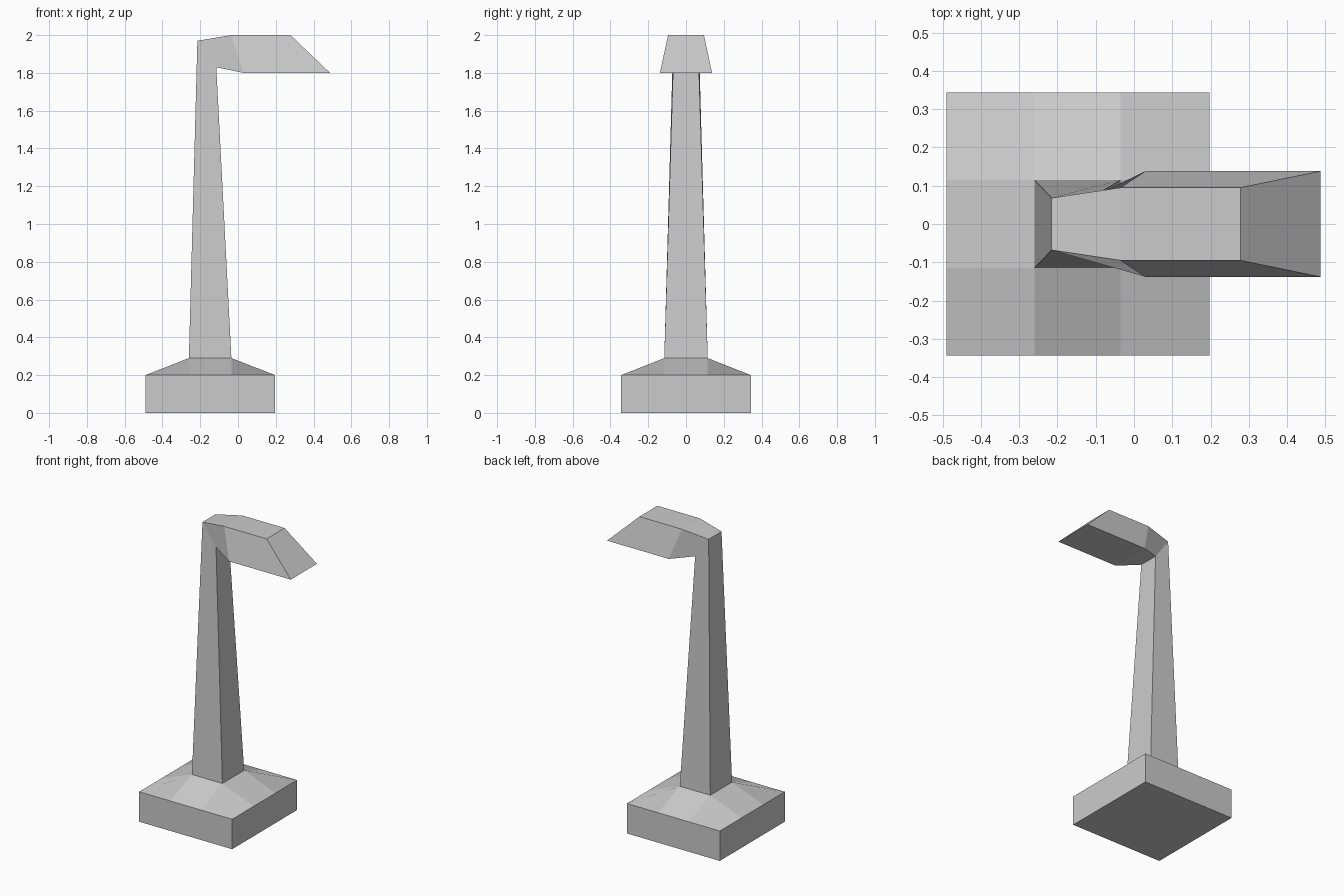
import bpy

if "Cube" in bpy.data.objects:
    bpy.data.objects.remove(bpy.data.objects["Cube"])

grey = bpy.data.materials.new("light_grey")
grey.diffuse_color = (0.6, 0.6, 0.6, 1)
grey.use_nodes = True
grey.node_tree.nodes["Principled BSDF"].inputs["Base Color"].default_value = grey.diffuse_color


def make(name, verts, faces):
    mesh = bpy.data.meshes.new(name)
    mesh.from_pydata(verts, [], faces)
    mesh.materials.append(grey)
    obj = bpy.data.objects.new(name, mesh)
    bpy.context.collection.objects.link(obj)
    return obj


# Base block: 4 x 4 point top grid, with the inner points raised to meet the post
xs = [-0.49, -0.26, -0.035, 0.197]
ys = [-0.343, -0.115, 0.115, 0.343]
inner = (1, 2)
verts = [(x, y, 0.29 if i in inner and j in inner else 0.2)
         for j, y in enumerate(ys) for i, x in enumerate(xs)]
faces = []
for j in range(3):
    for i in range(3):
        if (i, j) == (1, 1):
            continue  # the post stands here
        a = j * 4 + i
        quad = [a, a + 1, a + 5, a + 4]
        # start at a raised corner so each corner panel folds along its diagonal
        k = max(range(4), key=lambda n: verts[quad[n]][2])
        faces.append(quad[k:] + quad[:k])
# walls and underside follow the outer rim
rim = [0, 1, 2, 3, 7, 11, 15, 14, 13, 12, 8, 4]
low = len(verts)
corners = [0, 3, 15, 12]
verts += [(verts[c][0], verts[c][1], 0) for c in corners]
for k in range(4):
    edge = [rim[(3 * k + n) % 12] for n in range(4)]
    faces.append([low + k, low + (k + 1) % 4] + edge[::-1])
faces.append([low + 3, low + 2, low + 1, low])
make("base", verts, faces)

# Sections as (x, z, half width) for the outer/top edge and the inner/bottom edge
foot = ((-0.26, 0.29, 0.115), (-0.035, 0.29, 0.115))
bend = ((-0.215, 1.97, 0.068), (-0.115, 1.83, 0.068))
neck = ((-0.035, 2.0, 0.095), (0.03, 1.8, 0.138))
tip = ((0.278, 2.0, 0.095), (0.487, 1.8, 0.138))


def loft(name, sections, cap_end=False):
    verts, faces = [], []
    for (x0, z0, w0), (x1, z1, w1) in sections:
        verts += [(x0, -w0, z0), (x1, -w1, z1), (x1, w1, z1), (x0, w0, z0)]
    for s in range(len(sections) - 1):
        for k in range(4):
            a, b = s * 4 + k, s * 4 + (k + 1) % 4
            faces.append([a, b, b + 4, a + 4])
    if cap_end:
        n = len(verts)
        faces.append([n - 4, n - 3, n - 2, n - 1])
    return make(name, verts, faces)


# Tapered post, then the overhanging lamp head
loft("post", [foot, bend])
loft("lamp_head", [bend, neck, tip], cap_end=True)
